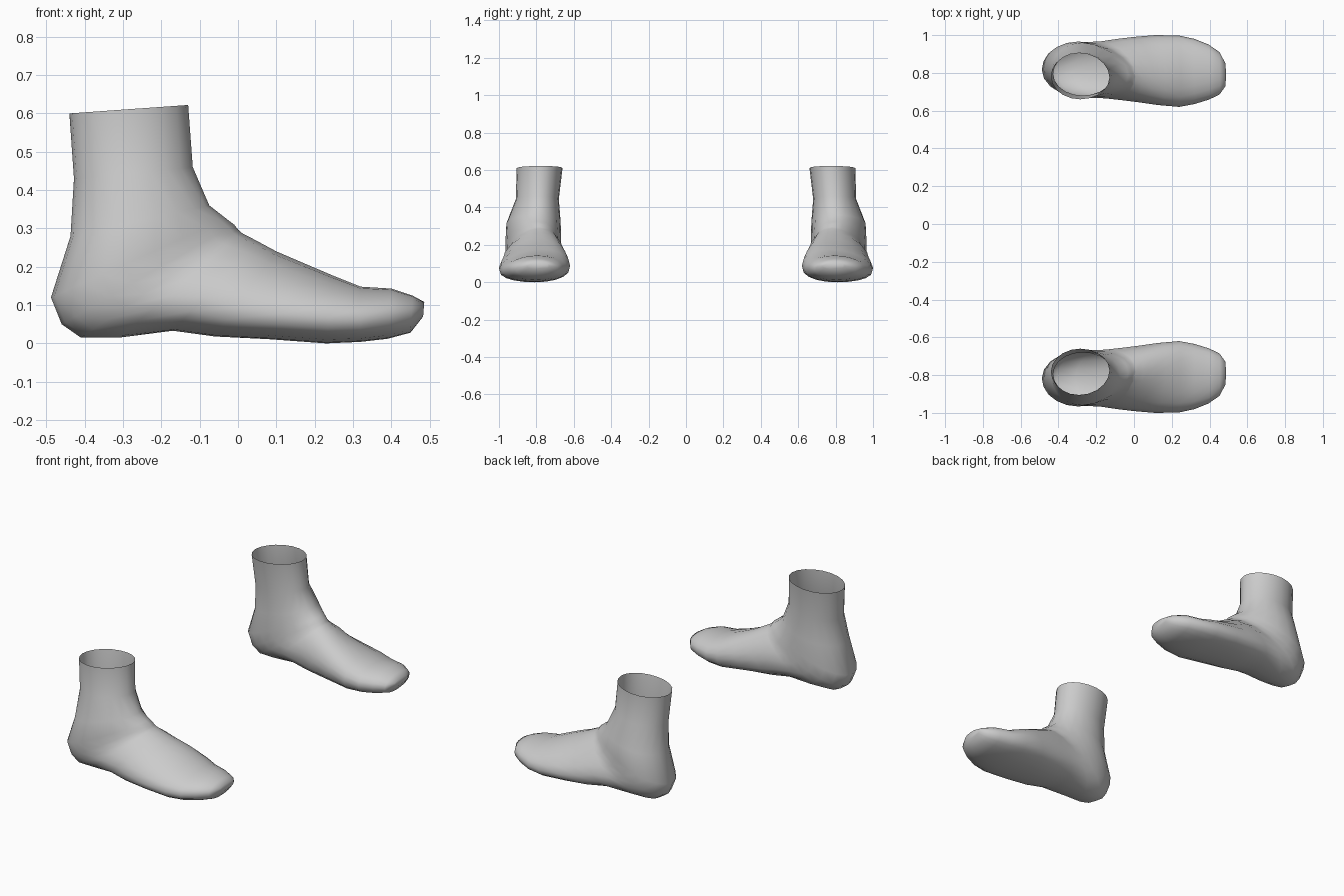
import bpy, bmesh, math

if "Cube" in bpy.data.objects:
    bpy.data.objects.remove(bpy.data.objects["Cube"])

SIDES = 20

# Cross-sections swept from the ankle opening, round the heel, out to the toes:
# heel/sole point (x, z), shin/instep point (x, z), inner y, outer y
RINGS = [
    (-.44, .60, -.13, .622, .66, .905),
    (-.428, .43, -.118, .46, .68, .91),
    (-.437, .28, -.075, .36, .67, .96),
    (-.488, .12, -.03, .325, .668, .966),
    (-.46, .05, -.01, .31, .668, .964),
    (-.41, .015, 0, .297, .668, .964),
    (-.31, .015, .01, .288, .665, .966),
    (-.17, .033, .05, .267, .655, .98),
    (-.06, .018, .1, .24, .645, .99),
    (.08, .011, .17, .21, .63, 1),
    (.23, 0, .25, .176, .62, .998),
    (.32, .004, .32, .148, .635, .98),
    (.39, .012, .4, .143, .658, .95),
    (.45, .028, .455, .125, .685, .91),
    (.483, .07, .486, .108, .73, .85),
]


def ring_points(ax, az, bx, bz, y0, y1):
    mid, half = (y0 + y1) / 2, (y1 - y0) / 2
    # The instep ridge leans inward and the outer edge sits low mid-foot
    lean = max(0, 1 - abs(bx - .14) / .3)
    flat = .75 if ax > -.2 else 1
    for k in range(SIDES):
        t = 2 * math.pi * k / SIDES
        c, s = math.cos(t), math.sin(t)
        wide = .5 - .18 * lean if s > 0 else .5
        if c > 0:                       # lower half, flatter under the sole
            f, y = wide * (1 - c ** flat), mid + half * s
        else:                           # upper half, leaning to the ridge
            f = wide + (1 - wide) * (-c) ** (1 + .12 * lean)
            y = mid + half * s - .06 * lean * c * c
        yield ax + (bx - ax) * f, y, az + (bz - az) * f


# Foot skin: open at the ankle, closed at the toe tip
bm = bmesh.new()
loops = [[bm.verts.new(p) for p in ring_points(*r)] for r in RINGS]
for a, b in zip(loops, loops[1:]):
    for k in range(SIDES):
        n = (k + 1) % SIDES
        bm.faces.new((a[k], a[n], b[n], b[k]))
tip = bm.faces.new(loops[-1])
bmesh.ops.recalc_face_normals(bm, faces=bm.faces)
bm.normal_update()
if tip.normal.x < 0:
    bmesh.ops.reverse_faces(bm, faces=bm.faces)
for f in bm.faces:
    f.smooth = True

mesh = bpy.data.meshes.new("feet")
bm.to_mesh(mesh)
bm.free()
feet = bpy.data.objects.new("feet", mesh)
bpy.context.collection.objects.link(feet)

# Second foot, mirrored across y = 0
mirror = feet.modifiers.new("other_foot", 'MIRROR')
mirror.use_axis = (False, True, False)
